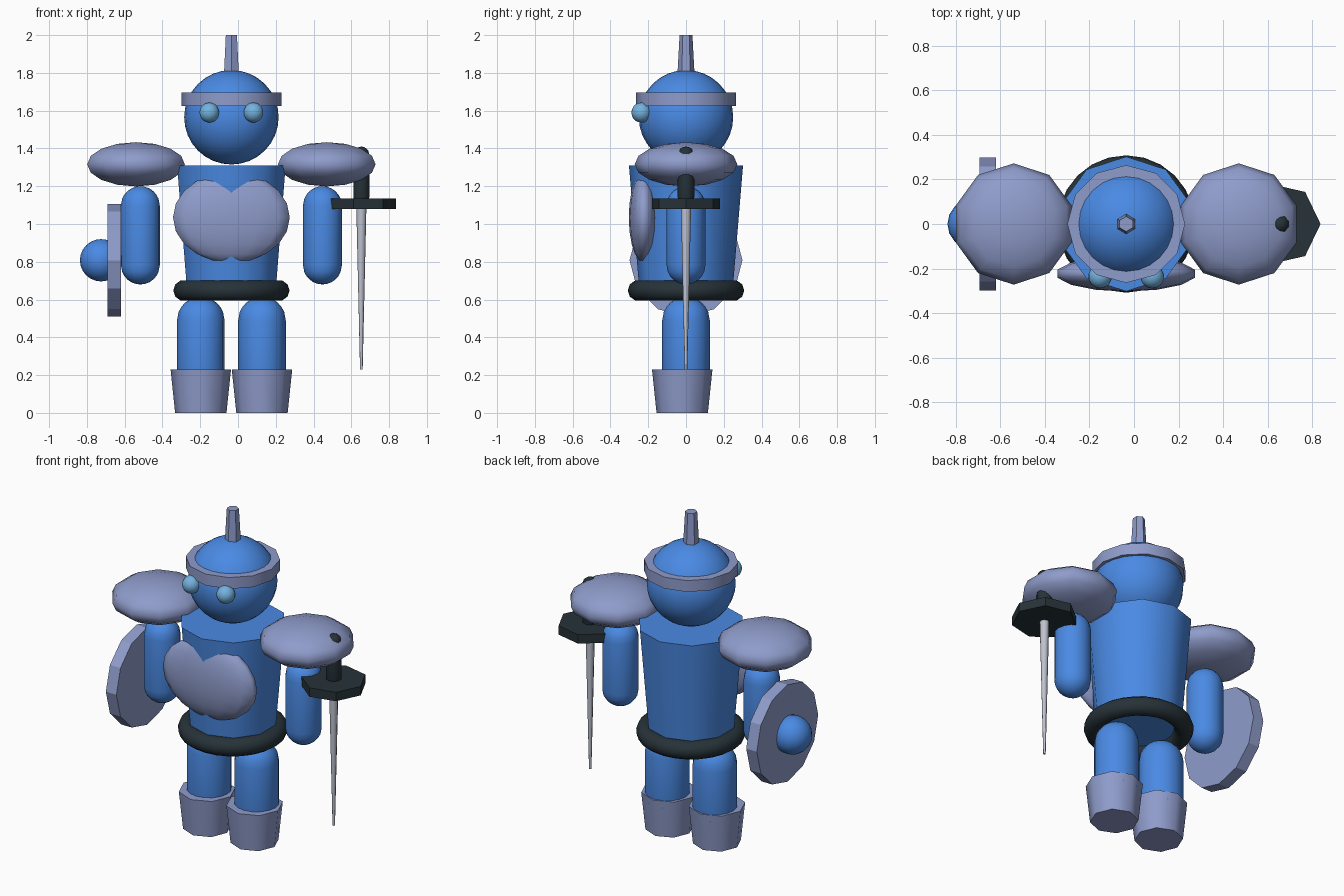
import bpy, math
from mathutils import Matrix

if "Cube" in bpy.data.objects:
    bpy.data.objects.remove(bpy.data.objects["Cube"])

CX = -0.035  # body centre line


def colour(name, hexa):
    def lin(c):
        c /= 255
        return c / 12.92 if c <= 0.04045 else ((c + 0.055) / 1.055) ** 2.4
    m = bpy.data.materials.new(name)
    m.diffuse_color = [lin(int(hexa[i:i + 2], 16)) for i in (0, 2, 4)] + [1]
    m.use_nodes = True
    m.node_tree.nodes["Principled BSDF"].inputs["Base Color"].default_value = m.diffuse_color
    return m


BLUE = colour("blue", "4A8AE4")
STEEL = colour("lavender_steel", "8F9CCB")
DARK = colour("dark_slate", "263238")
EYE = colour("eye_blue", "74B2DE")
BLADE = colour("blade_grey", "BFC3D0")


def finish(name, mat, angle=50):
    o = bpy.context.object
    o.name = name
    o.data.materials.append(mat)
    bpy.ops.object.shade_smooth_by_angle(angle=math.radians(angle))
    return o


def ball(name, mat, loc, size, seg=20, rings=12, angle=50):
    bpy.ops.mesh.primitive_uv_sphere_add(segments=seg, ring_count=rings, location=loc)
    o = bpy.context.object
    o.data.transform(Matrix.Diagonal((*size, 1)))
    return finish(name, mat, angle)


def frustum(name, mat, x, y, z0, z1, r0, r1, n, turn=0):
    bpy.ops.mesh.primitive_cone_add(vertices=n, radius1=r0, radius2=r1, depth=z1 - z0,
                                    location=(x, y, (z0 + z1) / 2))
    o = bpy.context.object
    o.data.transform(Matrix.Rotation(math.radians(turn), 4, 'Z'))
    return finish(name, mat)


def capsule(name, mat, x, y, z0, z1, r, seg=16, rings=12):
    # sphere whose two halves are pulled apart along z
    bpy.ops.mesh.primitive_uv_sphere_add(segments=seg, ring_count=rings + 1,
                                         radius=r, location=(x, y, (z0 + z1) / 2))
    o = bpy.context.object
    half = (z1 - z0) / 2 - r
    for v in o.data.vertices:
        z, flat = v.co.z, math.hypot(v.co.x, v.co.y)
        if abs(z) < r * 0.2:          # middle rings become the straight wall
            v.co.x *= r / flat
            v.co.y *= r / flat
            z = math.copysign(1e-4, z)
        v.co.z = z + math.copysign(half, z)
    return finish(name, mat)


# Torso and belt
frustum("torso", BLUE, CX, 0, 0.65, 1.31, 0.247, 0.302, 10)
bpy.ops.mesh.primitive_torus_add(major_radius=0.253, minor_radius=0.055, major_segments=24,
                                 minor_segments=10, location=(CX, 0, 0.648))
finish("belt", DARK)
ball("chest_plate", STEEL, (CX, -0.223, 1.035), (0.317, 0.08, 0.24), 14, 10, 70)

# Head, helmet band, spike and eyes
ball("head", BLUE, (CX, 0, 1.565), (0.25, 0.25, 0.25), 24, 16)
frustum("helmet_band", STEEL, CX, 0, 1.625, 1.695, 0.264, 0.264, 12)
frustum("helmet_spike", STEEL, CX, 0, 1.78, 2.0, 0.046, 0.034, 6)

for side, s in (("left", -1), ("right", 1)):
    ball(side + "_eye", EYE, (CX + s * 0.117, -0.236, 1.59), (0.053,) * 3, 14, 10)
    # Arms and shoulder guards
    capsule(side + "_arm", BLUE, CX + s * 0.482, 0, 0.68, 1.2, 0.103)
    ball(side + "_shoulder_guard", STEEL, (CX + s * 0.505, 0, 1.316),
         (0.272, 0.272, 0.117), 10, 8, 70)
    # Legs and boots
    capsule(side + "_leg", BLUE, CX + s * 0.162, 0, 0.06, 0.615, 0.126)
    frustum(side + "_boot", STEEL, CX + s * 0.162, -0.02, 0, 0.23, 0.136, 0.16, 8)

# Shield with round boss
bpy.ops.mesh.primitive_cylinder_add(vertices=12, radius=0.299, depth=0.072,
                                    location=(-0.656, 0, 0.808),
                                    rotation=(0, math.pi / 2, 0))
finish("shield", STEEL, 25)
ball("shield_boss", BLUE, (-0.725, 0, 0.808), (0.112,) * 3, 16, 12)

# Sword pointing down
SX = 0.653
capsule("sword_grip", DARK, SX, 0, 1.10, 1.41, 0.045, 10, 8)
frustum("sword_guard", DARK, SX, 0, 1.08, 1.135, 0.184, 0.184, 7, -90)
frustum("sword_blade", BLADE, SX, 0, 0.23, 1.10, 0.007, 0.027, 8)
